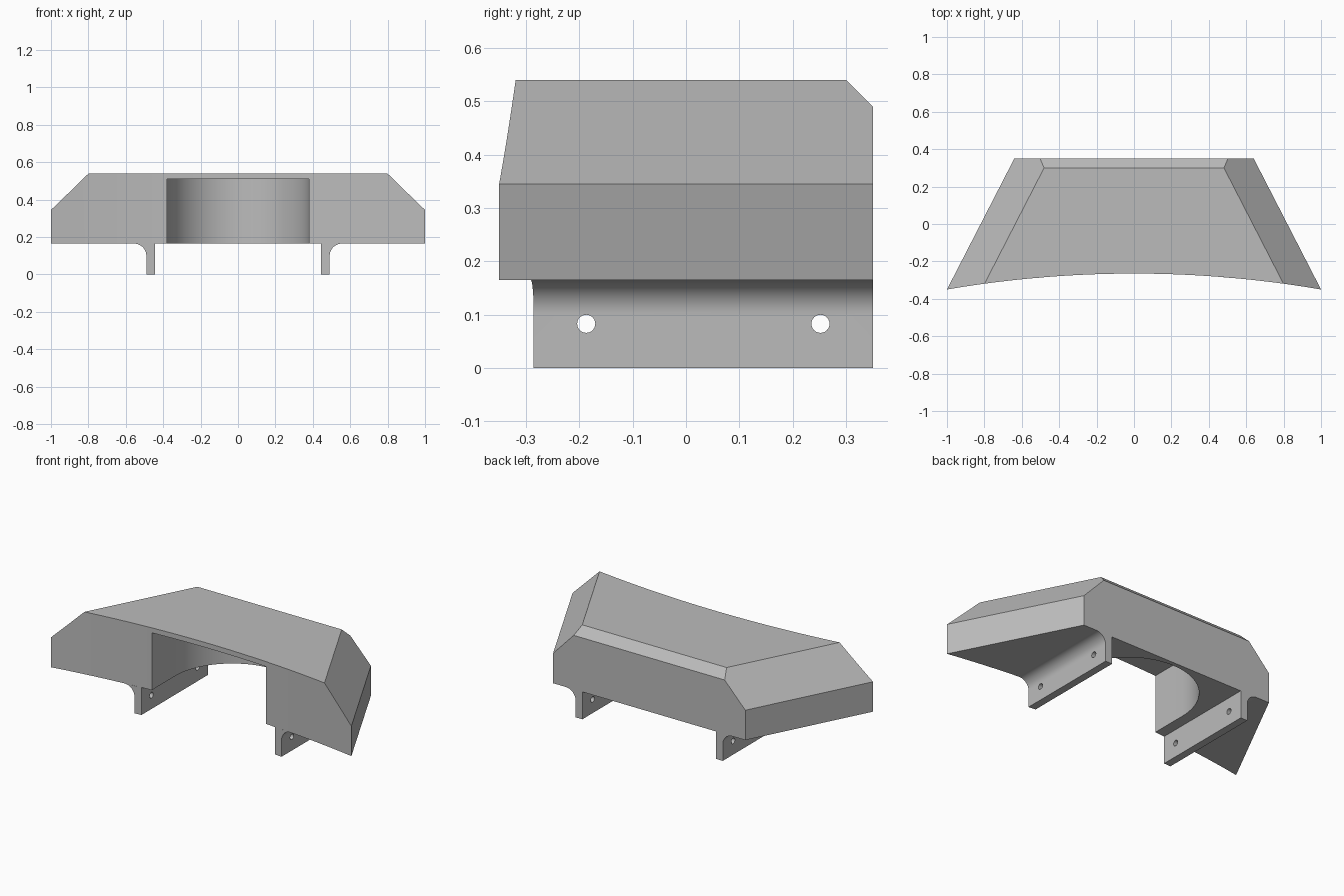
import bpy, bmesh, math
from mathutils import Vector

if "Cube" in bpy.data.objects:
    bpy.data.objects.remove(bpy.data.objects["Cube"], do_unlink=True)

BACK, UNDER, TOP = 0.35, 0.165, 0.54

grey = bpy.data.materials.new("plain_grey")
grey.use_nodes = True
grey.diffuse_color = (0.5, 0.5, 0.5, 1)
grey.node_tree.nodes["Principled BSDF"].inputs["Base Color"].default_value = (0.5, 0.5, 0.5, 1)


def front_y(x):
    """Shallow concave arc of the front face."""
    radius = 5.92
    return -0.265 - radius + math.sqrt(radius * radius - x * x)


def arc(cx, cy, r, start, end, steps):
    angles = [math.radians(start + (end - start) * i / steps) for i in range(steps + 1)]
    return [(cx + r * math.cos(a), cy + r * math.sin(a)) for a in angles]


def make_prism(name, near, far, cuts=()):
    """Solid between two matching outlines, trimmed by planes."""
    bm = bmesh.new()
    a = [bm.verts.new(p) for p in near]
    b = [bm.verts.new(p) for p in far]
    n = len(a)
    bm.faces.new(a)
    bm.faces.new(b[::-1])
    for i in range(n):
        j = (i + 1) % n
        bm.faces.new((a[i], b[i], b[j], a[j]))
    for point, normal in cuts:
        geom = bm.verts[:] + bm.edges[:] + bm.faces[:]
        bmesh.ops.bisect_plane(bm, geom=geom, plane_co=point, plane_no=normal, clear_outer=True)
        bmesh.ops.holes_fill(bm, edges=[e for e in bm.edges if e.is_boundary])
    bmesh.ops.recalc_face_normals(bm, faces=bm.faces)
    mesh = bpy.data.meshes.new(name)
    bm.to_mesh(mesh)
    bm.free()
    mesh.materials.append(grey)
    obj = bpy.data.objects.new(name, mesh)
    bpy.context.collection.objects.link(obj)
    return obj


def activate(obj):
    bpy.ops.object.select_all(action='DESELECT')
    obj.select_set(True)
    bpy.context.view_layer.objects.active = obj


def cut(obj, cutter):
    cutter.hide_render = True
    mod = obj.modifiers.new("cut", 'BOOLEAN')
    mod.operation = 'DIFFERENCE'
    mod.solver = 'EXACT'
    mod.object = cutter
    activate(obj)
    bpy.ops.object.modifier_apply(modifier=mod.name)
    bpy.data.objects.remove(cutter, do_unlink=True)


# Body: trapezoid plan with a curved front and chamfered sides and rear
steps = 40
xs = [-1 + 2 * i / steps for i in range(steps + 1)]
plan = [(x, front_y(x)) for x in xs] + [(0.64, BACK), (-0.64, BACK)]
side_normal = Vector((-0.36, 0.70, 0)).cross(Vector((-0.185, 0, 0.195)))
if side_normal.x < 0:
    side_normal.negate()
mirrored = Vector((-side_normal.x, side_normal.y, side_normal.z))
chamfers = [((1, -0.35, 0.345), side_normal),
            ((-1, -0.35, 0.345), mirrored),
            ((0, BACK, 0.49), (0, 1, 1))]
body = make_prism("body", [(x, y, UNDER) for x, y in plan],
                  [(x, y, TOP) for x, y in plan], chamfers)

# Round-ended pocket, open at the front and underneath
slot = [(-0.38, -0.6), (0.38, -0.6)] + arc(0, -0.055, 0.38, 0, 180, 48)
cut(body, make_prism("pocket_cutter", [(x, y, 0) for x, y in slot],
                     [(x, y, 0.51) for x, y in slot]))

# Mounting brackets: filleted flanges with two bolt holes each
section = [(0.445, UNDER), (0.445, 0), (0.49, 0)] + arc(0.555, 0.1, 0.065, 180, 90, 14)
for side, label in ((1, "left"), (-1, "right")):
    bracket = make_prism(label + "_bracket",
                         [(side * x, front_y(x), z) for x, z in section],
                         [(side * x, BACK, z) for x, z in section])
    for y in (-0.187, 0.252):
        ring = arc(y, 0.083, 0.017, 0, 345, 23)
        cut(bracket, make_prism("hole_cutter", [(side * 0.4, u, v) for u, v in ring],
                                [(side * 0.6, u, v) for u, v in ring]))

# Smooth curved faces, keep hard edges
for obj in [o for o in bpy.context.collection.objects if o.name == "body" or "bracket" in o.name]:
    activate(obj)
    bpy.ops.object.shade_smooth_by_angle(angle=math.radians(25))
